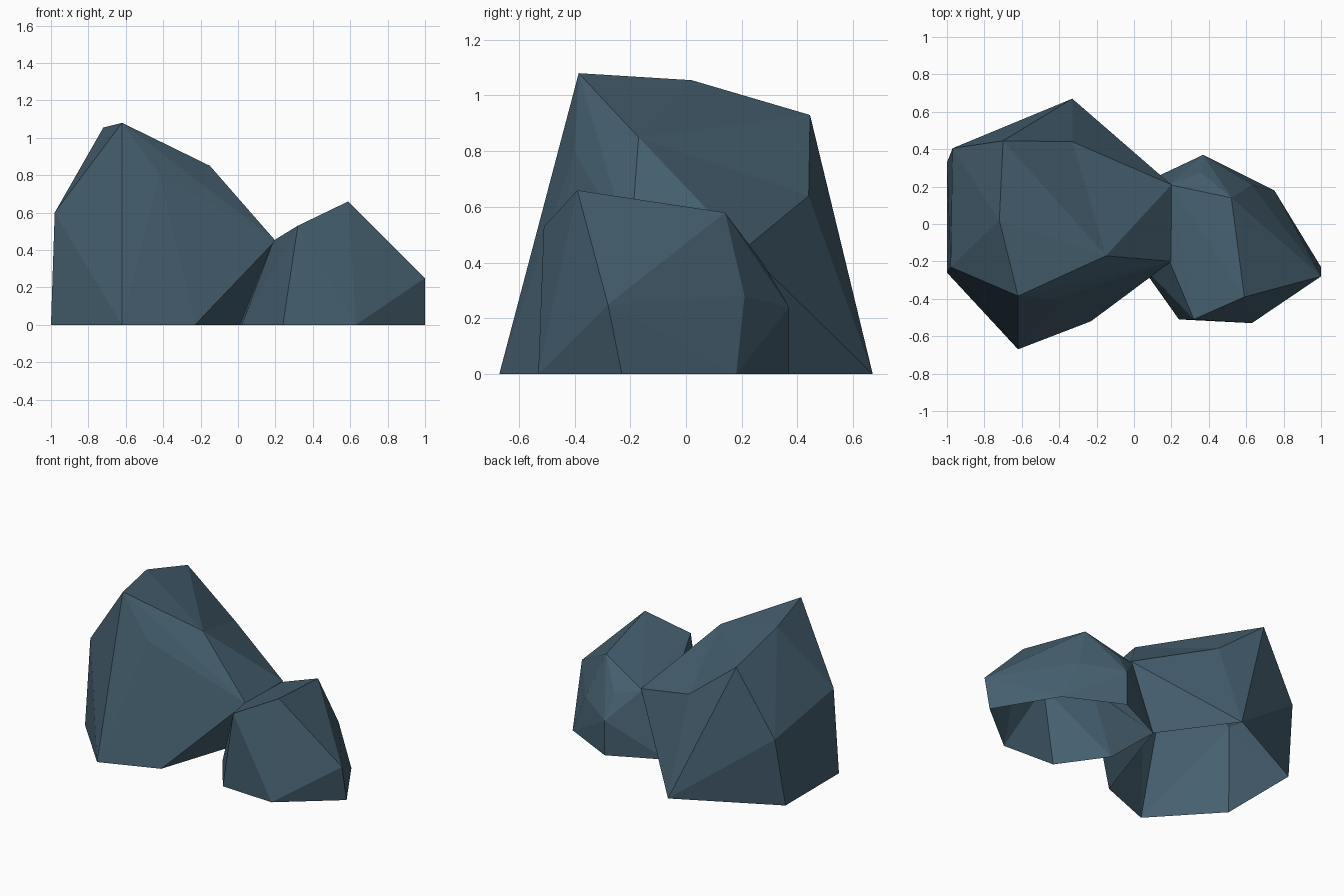
import bpy, bmesh, math
from mathutils import Vector

if "Cube" in bpy.data.objects:
    bpy.data.objects.remove(bpy.data.objects["Cube"])

stone = bpy.data.materials.new("slate blue stone")
stone.diffuse_color = (0.06, 0.115, 0.16, 1.0)
stone.use_nodes = True
stone.node_tree.nodes["Principled BSDF"].inputs["Base Color"].default_value = stone.diffuse_color


def boulder(name, corners, turn=None):
    """Faceted shell, open underneath: the hull around a few corner points.
    turn = two corners whose joining edge is flipped to make a slight dent."""
    bm = bmesh.new()
    for c in corners:
        bm.verts.new(c)
    hull = bmesh.ops.convex_hull(bm, input=bm.verts)
    inside = [g for g in hull["geom_interior"] if isinstance(g, bmesh.types.BMVert)]
    bmesh.ops.delete(bm, geom=inside, context='VERTS')
    if turn:
        a, b = Vector(turn[0]), Vector(turn[1])
        dent = [e for e in bm.edges
                if {min((0, 1), key=lambda i: (v.co - (a, b)[i]).length) for v in e.verts} == {0, 1}
                and all(min((v.co - a).length, (v.co - b).length) < 1e-3 for v in e.verts)]
        bmesh.ops.rotate_edges(bm, edges=dent)
    bmesh.ops.recalc_face_normals(bm, faces=bm.faces[:])
    # open underside
    base = [f for f in bm.faces if all(v.co.z < 1e-4 for v in f.verts)]
    bmesh.ops.delete(bm, geom=base, context='FACES')
    # merge nearly coplanar triangles into larger flat facets
    bmesh.ops.dissolve_limit(bm, angle_limit=math.radians(2),
                             verts=bm.verts[:], edges=bm.edges[:])
    mesh = bpy.data.meshes.new(name)
    bm.to_mesh(mesh)
    bm.free()
    mesh.materials.append(stone)
    obj = bpy.data.objects.new(name, mesh)
    bpy.context.collection.objects.link(obj)
    return obj


# tall boulder on the left
back_crown, right_shoulder = (-0.70, 0.445, 0.93), (0.20, 0.21, 0.45)
boulder("large_boulder", [
    # crown
    (-0.62, -0.385, 1.08), (-0.72, 0.02, 1.055), back_crown,
    (-0.33, 0.44, 0.64), (-0.15, -0.17, 0.85), (-0.42, -0.40, 0.80),
    # shoulders
    (-0.98, -0.23, 0.60), (-0.97, 0.405, 0.48),
    right_shoulder, (0.20, -0.20, 0.45),
    # foot
    (-1.0, -0.26, 0), (-0.62, -0.67, 0), (-0.23, -0.52, 0),
    (0.01, 0.20, 0), (-0.33, 0.67, 0), (-1.0, 0.33, 0),
], turn=(back_crown, right_shoulder))

# low boulder on the right, leaning against the large one
boulder("small_boulder", [
    # crown
    (0.59, -0.39, 0.66), (0.32, -0.51, 0.53), (0.52, 0.14, 0.58),
    (0.36, 0.275, 0.40), (0.19, 0.21, 0.44), (0.19, -0.20, 0.45),
    # shoulders
    (1.0, -0.28, 0.25), (0.63, 0.21, 0.28), (0.37, 0.37, 0.24),
    # foot
    (0.24, -0.51, 0), (0.63, -0.53, 0), (1.0, -0.23, 0),
    (0.75, 0.18, 0), (0.37, 0.37, 0), (0.01, 0.20, 0), (0.02, -0.20, 0),
])
